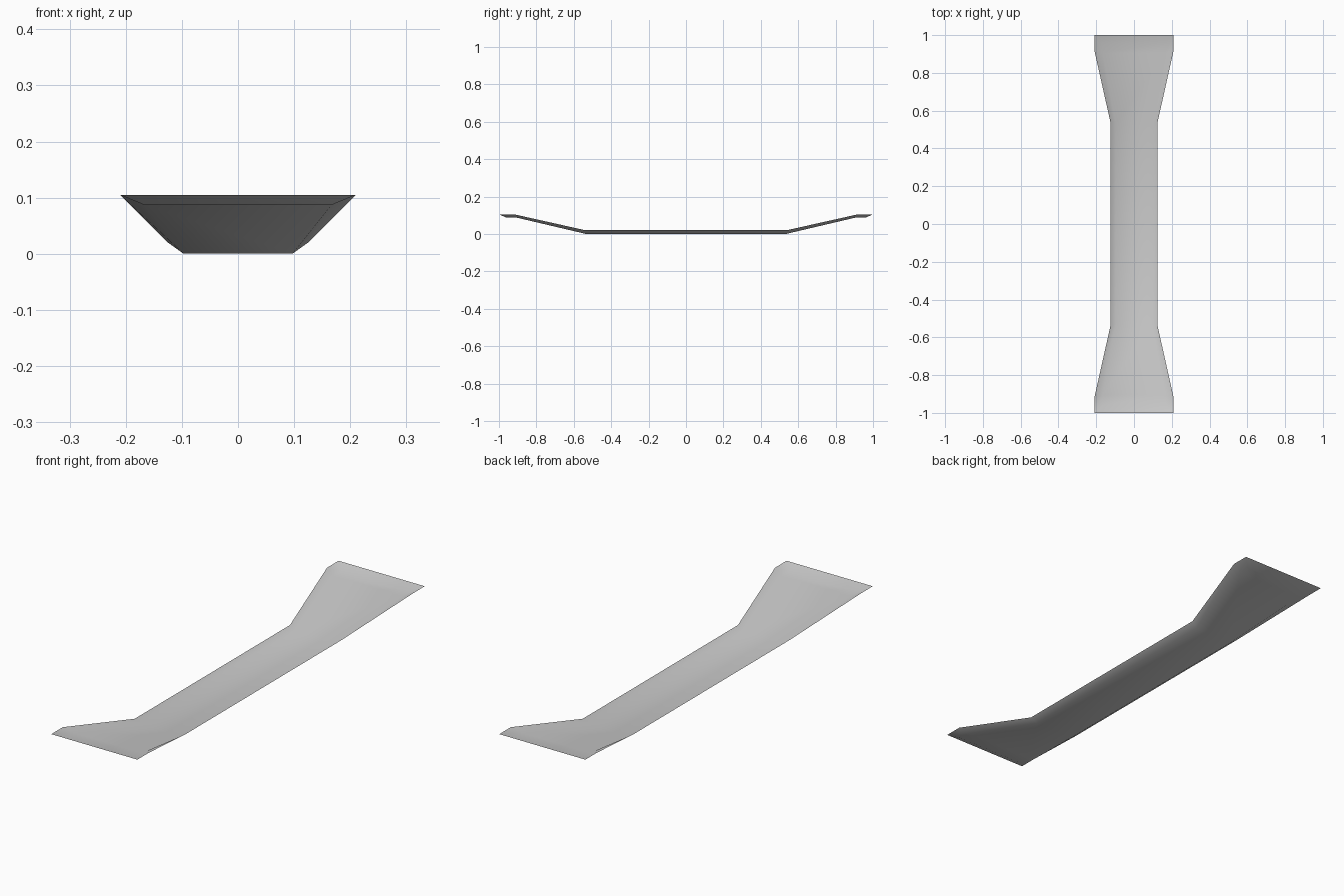
import bpy, bmesh

cube = bpy.data.objects.get("Cube")
if cube:
    bpy.data.objects.remove(cube, do_unlink=True)

# Flat grey material
grey = bpy.data.materials.new("light grey")
grey.use_nodes = True
colour = (0.6, 0.6, 0.6, 1)
grey.diffuse_color = colour
grey.node_tree.nodes["Principled BSDF"].inputs["Base Color"].default_value = colour

# Half-length stations: (y, half width, z) for the floor and for the rim
half = [
    ((0.535, 0.097, 0.0), (0.54, 0.125, 0.02)),
    ((0.905, 0.167, 0.087), (0.92, 0.21, 0.105)),
    ((0.96, 0.167, 0.087), (1.0, 0.21, 0.105)),
]


def flip(station):
    return tuple((-y, w, z) for y, w, z in station)


stations = [flip(s) for s in reversed(half)] + half

# Thin open shell: a floor strip with sloping sides, closed by sloping ends
bm = bmesh.new()
rows = []
for (fy, fw, fz), (ry, rw, rz) in stations:
    points = [(-rw, ry, rz), (-fw, fy, fz), (fw, fy, fz), (rw, ry, rz)]
    rows.append([bm.verts.new(p) for p in points])
for a, b in zip(rows, rows[1:]):
    for i in range(3):
        bm.faces.new((a[i], a[i + 1], b[i + 1], b[i]))
bm.faces.new((rows[0][0], rows[0][3], rows[0][2], rows[0][1]))
bm.faces.new((rows[-1][0], rows[-1][1], rows[-1][2], rows[-1][3]))
for face in bm.faces:
    face.smooth = True
bm.normal_update()

mesh = bpy.data.meshes.new("flared_trough")
bm.to_mesh(mesh)
bm.free()
mesh.materials.append(grey)
trough = bpy.data.objects.new("flared_trough", mesh)
bpy.context.collection.objects.link(trough)
